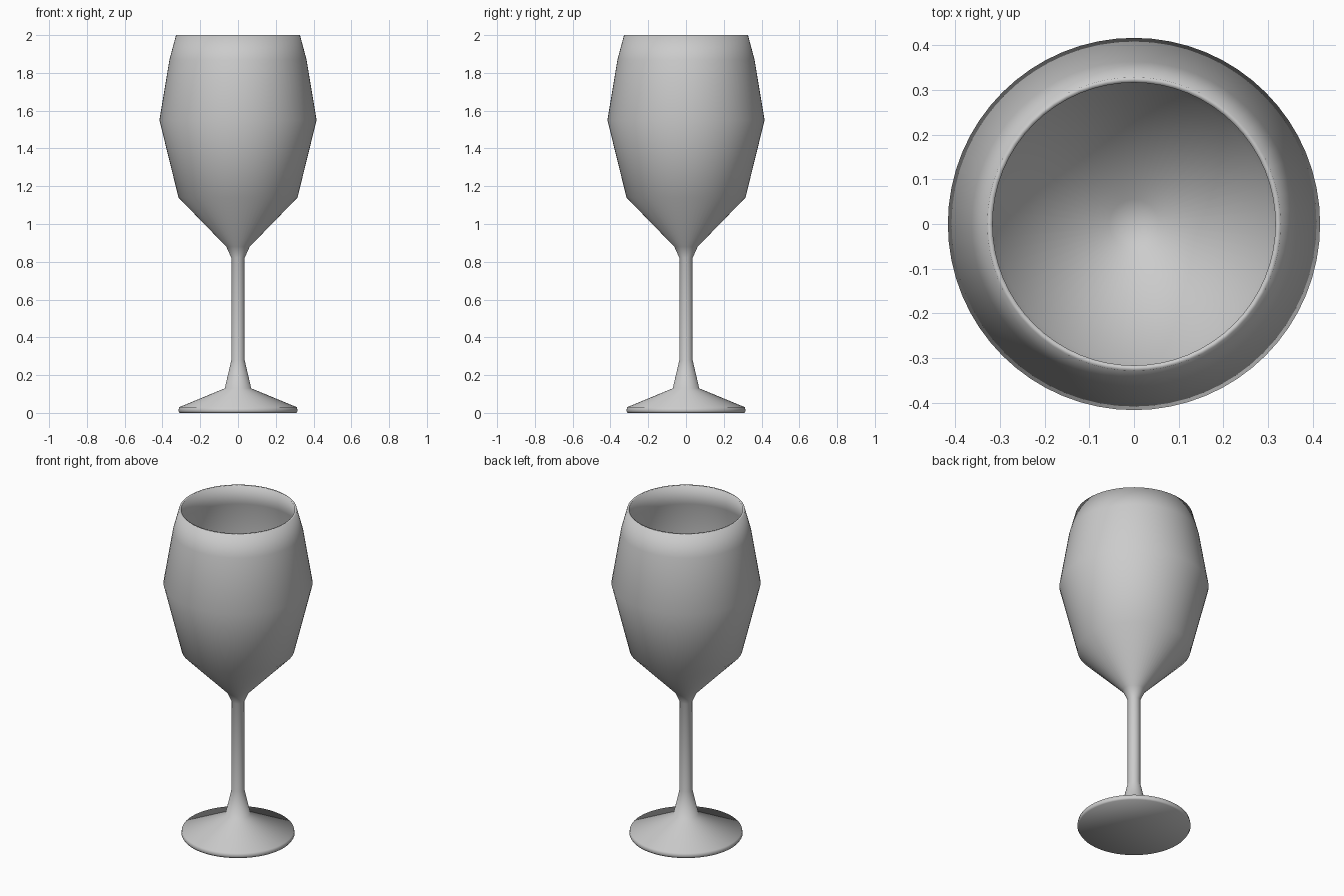
import bpy, bmesh, math

if "Cube" in bpy.data.objects:
    bpy.data.objects.remove(bpy.data.objects["Cube"])

SEGMENTS = 64

# Closed cross-section as (radius, height): foot, stem, outer bowl, rim, inner bowl
profile = [
    (0, 0), (0.31, 0), (0.316, 0.01), (0.312, 0.03),
    (0.07, 0.13), (0.035, 0.28), (0.035, 0.82),
    (0.062, 0.88), (0.315, 1.14), (0.416, 1.55), (0.363, 1.87), (0.328, 2.0),
    (0.316, 2.0), (0.351, 1.87), (0.403, 1.55), (0.304, 1.147), (0.055, 0.893), (0, 0.885),
]

# Revolve the cross-section into the glass
bm = bmesh.new()
verts = [bm.verts.new((r, 0, z)) for r, z in profile]
edges = [bm.edges.new(pair) for pair in zip(verts, verts[1:])]
bmesh.ops.spin(bm, geom=verts + edges, cent=(0, 0, 0), axis=(0, 0, 1),
               angle=2 * math.pi, steps=SEGMENTS, use_merge=False)
bmesh.ops.remove_doubles(bm, verts=bm.verts[:], dist=0.0005)
bmesh.ops.recalc_face_normals(bm, faces=bm.faces[:])
for face in bm.faces:
    face.smooth = True

mesh = bpy.data.meshes.new("wine_glass")
bm.to_mesh(mesh)
bm.free()
glass = bpy.data.objects.new("wine_glass", mesh)
bpy.context.collection.objects.link(glass)
